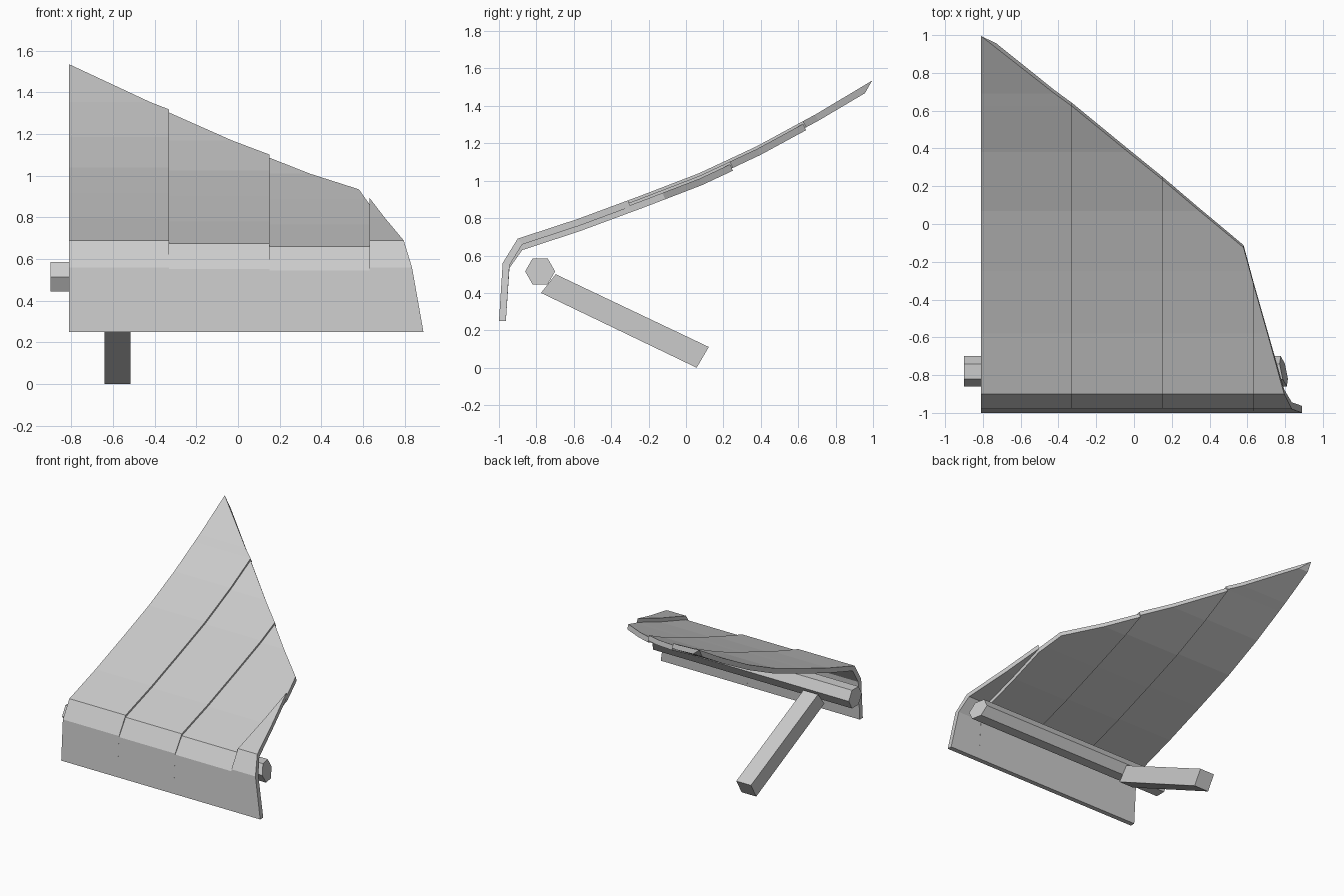
import bpy
import bmesh
from mathutils import Vector

cube = bpy.data.objects.get("Cube")
if cube:
    bpy.data.objects.remove(cube, do_unlink=True)

GREY = (0.6, 0.6, 0.6, 1)
mat = bpy.data.materials.new("light grey")
mat.use_nodes = True
mat.diffuse_color = GREY
mat.node_tree.nodes["Principled BSDF"].inputs["Base Color"].default_value = GREY

THICK = 0.037
# Outer skin of the shield: y, z and the right-hand limit of x
STATIONS = [
    (-1.0, .25, .89), (-.98, .56, .835), (-.9, .69, .795), (-.58, .795, .707),
    (-.31, .895, .63), (-.25, .917, .614), (-.125, .965, .58), (.07, 1.04, .345),
    (.235, 1.117, .15), (.38, 1.185, -.03), (.625, 1.318, -.33),
    (.69, 1.353, -.42), (.995, 1.535, -.81)]


def finish(name, bm):
    bmesh.ops.remove_doubles(bm, verts=bm.verts, dist=0.0005)
    bmesh.ops.recalc_face_normals(bm, faces=bm.faces)
    mesh = bpy.data.meshes.new(name)
    bm.to_mesh(mesh)
    bm.free()
    mesh.materials.append(mat)
    obj = bpy.data.objects.new(name, mesh)
    bpy.context.collection.objects.link(obj)
    return obj


def bridge(name, rings):
    """Skin a row of equal vertex rings and cap both ends."""
    bm = bmesh.new()
    rows = [[bm.verts.new(p) for p in ring] for ring in rings]
    n = len(rows[0])
    for a, b in zip(rows, rows[1:]):
        for i in range(n):
            j = (i + 1) % n
            bm.faces.new((a[i], a[j], b[j], b[i]))
    bm.faces.new(rows[0])
    bm.faces.new(rows[-1])
    return finish(name, bm)


def inner_points():
    """Offset the outer profile inward with mitred corners."""
    pts = [Vector((y, z)) for y, z, x in STATIONS]
    norms = []
    for a, b in zip(pts, pts[1:]):
        d = (b - a).normalized()
        norms.append(Vector((d.y, -d.x)))
    result = []
    for i, p in enumerate(pts):
        a, b = norms[max(i - 1, 0)], norms[min(i, len(norms) - 1)]
        m = (a + b).normalized()
        result.append(p + m * THICK / m.dot(a))
    result[0].y = STATIONS[0][1]
    return result


INNER = inner_points()


def panel(name, x0, x1, drop):
    rings = []
    for i, (y, z, limit) in enumerate(STATIONS):
        if limit < x0:
            break
        xr = min(limit, x1)
        fall = drop * min(i / 2, 1)
        iy, iz = INNER[i]
        ixr = xr
        if i == len(STATIONS) - 1:      # chamfered tip
            iy, iz, ixr = .957, 1.468, -.73
        rings.append([(x0, y, z - fall), (xr, y, z - fall),
                      (ixr, iy, iz - fall), (x0, iy, iz - fall)])
    return bridge(name, rings)


# Shield panels, each stepped down slightly from its neighbour
panel("shield_panel_inner", -.81, -.33, 0)
panel("shield_panel_middle", -.33, .15, .015)
panel("shield_panel_outer", .15, .63, .03)
panel("shield_panel_end", .63, .89, 0)

# Hexagonal rod with a slanted right end
HEX = [(-.86, .515), (-.82, .585), (-.74, .585),
       (-.70, .515), (-.74, .445), (-.82, .445)]
bridge("hexagonal_rod", [
    [(-.9, y, z) for y, z in HEX],
    [(.793 - .2 * (y + .78) - .2 * (z - .515), y, z) for y, z in HEX]])

# Square support strut
STRUT = [(-.775, .4), (-.697, .5), (.122, .111), (.057, 0)]
bridge("support_strut", [[(x, y, z) for y, z in STRUT] for x in (-.64, -.515)])
